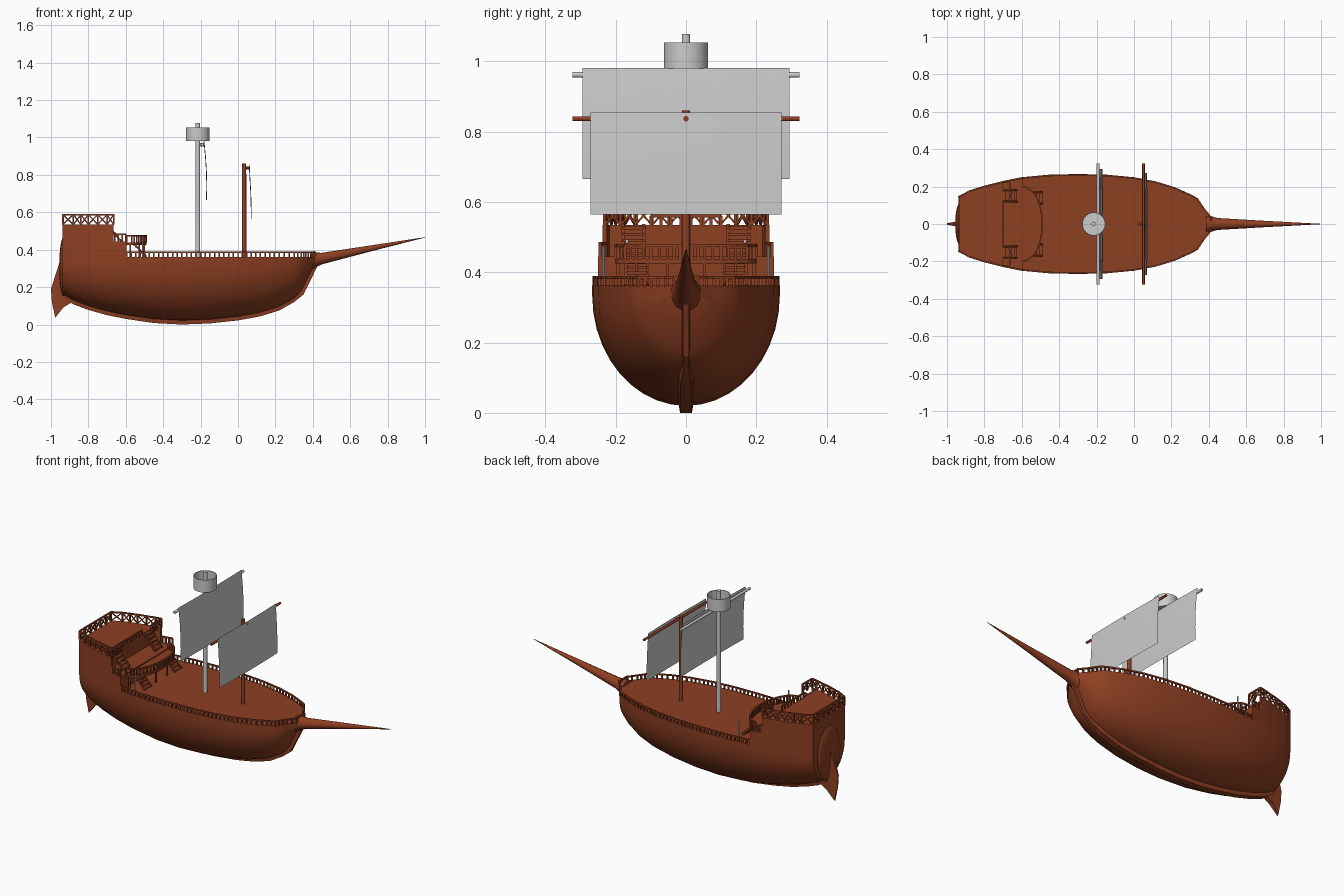
import bpy, bmesh, math
from mathutils import Vector, Matrix

if "Cube" in bpy.data.objects:
    bpy.data.objects.remove(bpy.data.objects["Cube"])

wood = bpy.data.materials.new("wood")
wood.diffuse_color = (0.27, 0.05, 0.016, 1)
wood.use_nodes = True
wood.node_tree.nodes["Principled BSDF"].inputs["Base Color"].default_value = wood.diffuse_color

# hull stations: x, half width, keel height
ST = [(-.937, .15, .142), (-.88, .18, .108), (-.8, .205, .078), (-.7, .23, .05), (-.6, .25, .03),
      (-.45, .264, .008), (-.3, .267, 0), (-.15, .264, .006), (0, .25, .022), (.12, .227, .044),
      (.22, .196, .075), (.3, .16, .12), (.338, .14, .16), (.375, .085, .235), (.412, .04, .31)]
DECK = .362


def hw(x):
    for (a, wa, _), (b, wb, _) in zip(ST, ST[1:]):
        if x <= b:
            return wa + (wb - wa) * (x - a) / (b - a)
    return ST[-1][1]


def finish(name, bm, mat=wood, smooth=False):
    bmesh.ops.recalc_face_normals(bm, faces=bm.faces)
    me = bpy.data.meshes.new(name)
    bm.to_mesh(me)
    bm.free()
    if mat:
        me.materials.append(mat)
    if smooth:
        me.shade_smooth()
        me.set_sharp_from_angle(angle=math.radians(35))
    ob = bpy.data.objects.new(name, me)
    bpy.context.collection.objects.link(ob)
    return ob


def loft(bm, rings, closed=True):
    rows = [[bm.verts.new(p) for p in r] for r in rings]
    n = len(rows[0])
    for a, b in zip(rows, rows[1:]):
        for i in range(n if closed else n - 1):
            j = (i + 1) % n
            bm.faces.new((a[i], a[j], b[j], b[i]))
    if closed:
        bm.faces.new(rows[0])
        bm.faces.new(rows[-1])


def box(bm, c, s):
    bmesh.ops.create_cube(bm, size=1, matrix=Matrix.Translation(c) @ Matrix.Diagonal((*s, 1)))


def beam(bm, a, b, t):
    a, b = Vector(a), Vector(b)
    d = b - a
    m = Matrix.Translation((a + b) / 2) @ d.to_track_quat('Z', 'Y').to_matrix().to_4x4()
    bmesh.ops.create_cube(bm, size=1, matrix=m @ Matrix.Diagonal((t, t, d.length, 1)))


def rod(name, a, b, r1, r2, mat=wood, seg=16):
    bm = bmesh.new()
    a, b = Vector(a), Vector(b)
    d = b - a
    m = Matrix.Translation((a + b) / 2) @ d.to_track_quat('Z', 'Y').to_matrix().to_4x4()
    bmesh.ops.create_cone(bm, cap_ends=True, segments=seg, radius1=r1, radius2=r2, depth=d.length, matrix=m)
    return finish(name, bm, mat, True)


def side(x0, x1, inset=0):
    xs = [x0] + [s[0] for s in ST if x0 < s[0] < x1] + [x1]
    return [(x, hw(x) - inset) for x in xs]


def prism(name, pts, z0, z1):
    bm = bmesh.new()
    loft(bm, [[(x, y, z) for x, y in pts] for z in (z0, z1)])
    return finish(name, bm)


def castle(name, x0, x1, z0, z1):
    s = side(x0, x1)
    return prism(name, s + [(x, -y) for x, y in reversed(s)], z0, z1)


def rail(name, pts, z, h, step, cross=False, t=.008):
    bm = bmesh.new()
    for p, q in zip(pts, pts[1:]):
        p, q = Vector((*p, z)), Vector((*q, z))
        up = Vector((0, 0, h))
        n = max(1, round((q - p).length / step))
        beam(bm, p + up, q + up, t)
        for i in range(n):
            a, b = p.lerp(q, i / n), p.lerp(q, (i + 1) / n)
            beam(bm, a, a + up, t)
            if cross:
                beam(bm, a, b + up, t * .7)
                beam(bm, b, a + up, t * .7)
        beam(bm, q, q + up, t)
    return finish(name, bm)


def stairs(name, x0, x1, y, z0, z1, w, n=5):
    bm = bmesh.new()
    dx, dz = (x1 - x0) / n, (z1 - z0) / n
    for i in range(n):
        box(bm, (x0 + dx * (i + .5), y, z1 - dz * (i + .5)), (dx * 1.1, w, .008))
    for s in (-1, 1):
        beam(bm, (x0, y + s * w / 2, z1), (x1, y + s * w / 2, z0), .009)
    return finish(name, bm)


# hull body with deck cap
bm = bmesh.new()
N, ZC = 20, .335
rings = []
for x, w, b in ST:
    b += .02
    arc = [(x, w * math.cos(math.pi * i / N), ZC - (ZC - b) * math.sin(math.pi * i / N)) for i in range(N + 1)]
    rings.append([(x, w, DECK)] + arc + [(x, -w, DECK)])
loft(bm, rings)
finish("hull", bm, smooth=True)

# keel strip running up the stem
bm = bmesh.new()
rings = []
for x, w, b in ST:
    k = .024 if x < .3 else .012
    dx = .012 if x > .32 else 0
    rings.append([(x + dx, -k * .7, b), (x + dx, k * .7, b), (x, k, b + .04), (x, -k, b + .04)])
loft(bm, rings)
finish("keel", bm)

# stern bulge and rudder
bm = bmesh.new()
bmesh.ops.create_uvsphere(bm, u_segments=20, v_segments=12, radius=1,
                          matrix=Matrix.Translation((-.932, 0, .31)) @ Matrix.Diagonal((.024, .11, .16, 1)))
finish("stern_bulge", bm, smooth=True)
bm = bmesh.new()
prof = [(-.935, .5), (-.952, .34), (-1, .19), (-.995, .12), (-.977, .036), (-.935, .09), (-.88, .125), (-.91, .3)]
loft(bm, [[(x, s * (.004 if x < -.97 else .013), z) for x, z in prof] for s in (-1, 1)])
finish("rudder", bm)

# bowsprit with flared root
bm = bmesh.new()
rings = []
for x, z, r in [(.385, .335, .05), (.412, .345, .042), (.445, .352, .032), (.7, .405, .017), (1, .466, .001)]:
    rings.append([(x, r * math.cos(2 * math.pi * i / 14), z + r * math.sin(2 * math.pi * i / 14)) for i in range(14)])
loft(bm, rings)
finish("bowsprit", bm, smooth=True)

# stern castle blocks
castle("poop_castle", -.937, -.7, .35, .535)
castle("quarter_deck", -.71, -.595, .35, .445)
for s, n in ((1, "left"), (-1, "right")):
    a = side(-.71, -.665) + list(reversed(side(-.71, -.665, .012)))
    prism("poop_wing_" + n, [(x, s * y) for x, y in a], .44, .535)

# balcony in front of the quarter deck
arc = [(-.595 + .105 * math.cos(t), .2 * math.sin(t)) for t in [math.pi * (i / 12 - .5) for i in range(13)]]
prism("balcony", arc, .425, .438)
rail("balcony_rail", arc, .438, .038, .02)
bm = bmesh.new()
for x, y in arc[1:-1:2]:
    beam(bm, (x - .008, y, DECK), (x - .008, y, .43), .008)
finish("balcony_posts", bm)

# railings
s = side(-.937, -.665, .005)
rail("poop_rail", s + [(-.665, .14)], .535, .052, .045, True)
rail("poop_rail_right", [(x, -y) for x, y in s] + [(-.665, -.14)], .535, .052, .045, True)
rail("stern_rail", [(-.935, -.145), (-.935, .145)], .535, .052, .045, True)
rail("poop_front_rail", [(-.7, -.1), (-.7, .1)], .535, .025, .03)
for k, n in ((1, "left"), (-1, "right")):
    f = lambda p: [(x, k * y) for x, y in p]
    rail("quarter_rail_" + n, f(side(-.68, -.6, .005)), .445, .037, .02)
    rail("main_rail_" + n, f(side(-.595, .412, .005)), DECK - .004, .028, .026)
    stairs("upper_stairs_" + n, -.7, -.625, k * .15, .445, .535, .06)
    stairs("lower_stairs_" + n, -.56, -.49, k * .14, DECK, .435, .06)
    rod("lantern_post_" + n, (-.51, k * .235, DECK), (-.51, k * .235, .475), .004, .004, None, 8)
    bm = bmesh.new()
    bmesh.ops.create_uvsphere(bm, u_segments=10, v_segments=6, radius=.007,
                              matrix=Matrix.Translation((-.66, k * .168, .488)))
    finish("lantern_" + n, bm, None, True)
rail("bow_rail", [(.41, -.035), (.41, .035)], DECK - .004, .03, .02)


# sail: thin, gently bowed cloth
def sail(name, w, zs, xs):
    bm = bmesh.new()
    loft(bm, [[(x + .004 * (1 - v * v), w * v, z) for v in (-1, -.5, 0, .5, 1)] for x, z in zip(xs, zs)], False)
    bmesh.ops.solidify(bm, geom=bm.faces[:], thickness=.003)
    finish(name, bm, None, True)


# main mast, yard, sail
rod("main_mast", (-.215, 0, .35), (-.215, 0, 1.078), .013, .012, None)
rod("main_yard", (-.192, -.323, .962), (-.192, .323, .962), .008, .008, None, 12)
rod("main_yard_tie", (-.215, 0, .962), (-.18, 0, .962), .009, .009, None, 8)
sail("main_sail", .295, (.982, .9, .82, .74, .665), (-.184, -.176, -.171, -.169, -.171))

# crow nest: open cup
bm = bmesh.new()
rings = []
for r, z in [(.001, .98), (.063, .98), (.063, 1.054), (.059, 1.054), (.059, .986), (.001, .986)]:
    rings.append([(-.215 + r * math.cos(math.pi * i / 16), r * math.sin(math.pi * i / 16), z) for i in range(32)])
loft(bm, rings)
finish("lookout_cup", bm, None, True)

# fore mast, yard, sail
rod("fore_mast", (.033, 0, .35), (.033, 0, .86), .012, .011)
rod("fore_yard", (.051, -.323, .837), (.051, .323, .837), .007, .007, wood, 12)
rod("fore_yard_tie", (.033, 0, .837), (.064, 0, .837), .008, .008, wood, 8)
sail("fore_sail", .272, (.855, .78, .71, .64, .565), (.058, .062, .066, .068, .069))
